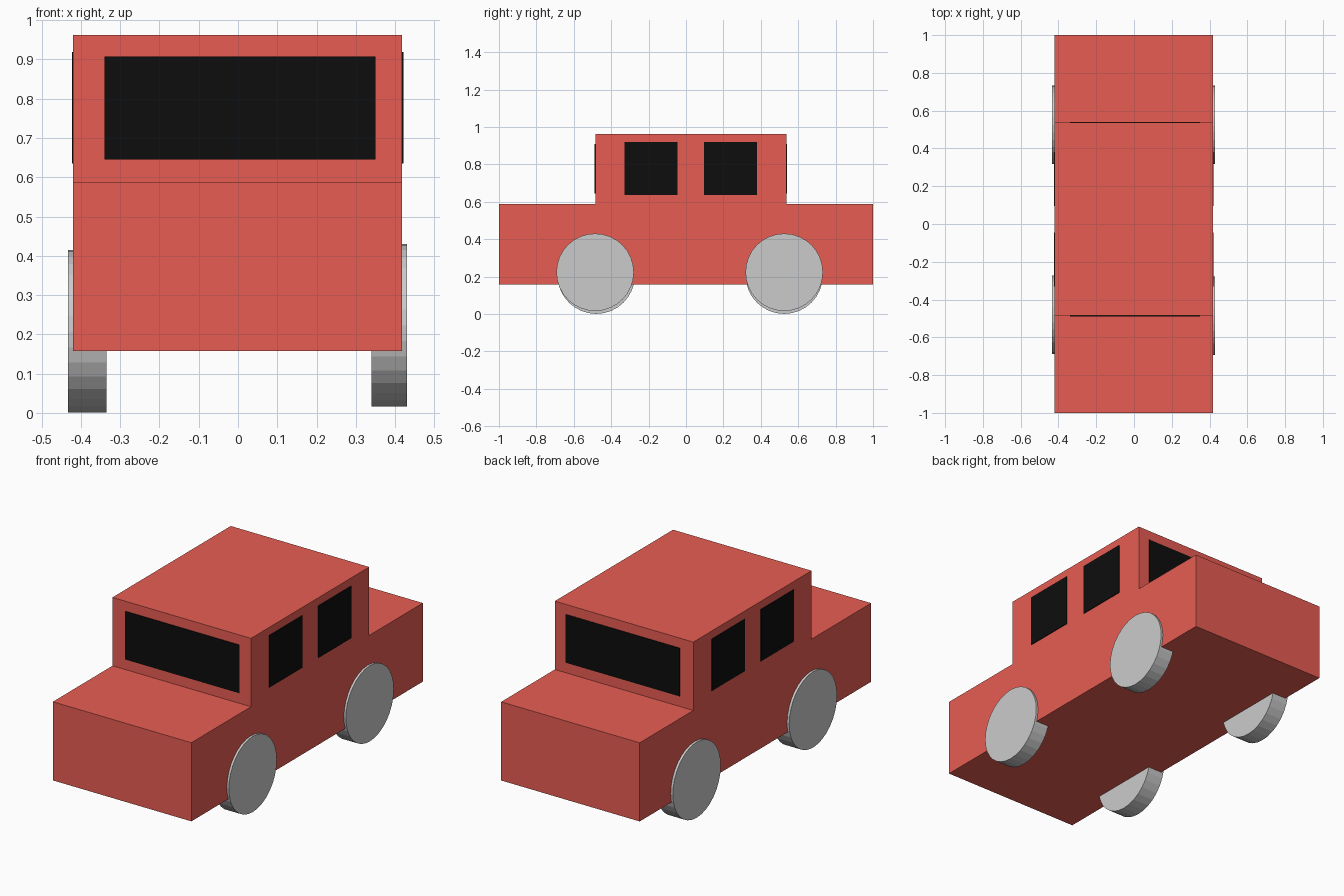
import bpy, bmesh
from math import pi

if "Cube" in bpy.data.objects:
    bpy.data.objects.remove(bpy.data.objects["Cube"])


def material(name, color):
    mat = bpy.data.materials.new(name)
    mat.diffuse_color = (*color, 1)
    mat.use_nodes = True
    mat.node_tree.nodes["Principled BSDF"].inputs["Base Color"].default_value = mat.diffuse_color
    return mat


red = material("red_paint", (0.8, 0.11, 0.085))
black = material("black_glass", (0.004, 0.004, 0.004))


def box(name, x, y, z, mat):
    """Box from (min, max) ranges on each axis."""
    bpy.ops.mesh.primitive_cube_add(size=1, location=[sum(r) / 2 for r in (x, y, z)])
    ob = bpy.context.object
    ob.name = name
    ob.scale = [r[1] - r[0] for r in (x, y, z)]
    ob.data.materials.append(mat)
    return ob


def wheel(name, x, y, z, radius=0.207):
    """Flat-sided wheel with its axle along x, spanning the x range."""
    bpy.ops.mesh.primitive_cylinder_add(
        vertices=32, radius=radius, depth=x[1] - x[0],
        location=(sum(x) / 2, y, z), rotation=(0, pi / 2, 0))
    bpy.context.object.name = name


# Car body: stepped side profile (y, z) extruded across the width
profile = [(-1, 0.158), (1, 0.158), (1, 0.588), (0.537, 0.588),
           (0.537, 0.962), (-0.485, 0.962), (-0.485, 0.588), (-1, 0.588)]
bm = bmesh.new()
face = bm.faces.new([bm.verts.new((-0.42, y, z)) for y, z in profile])
extruded = bmesh.ops.extrude_face_region(bm, geom=[face])
moved = [v for v in extruded["geom"] if isinstance(v, bmesh.types.BMVert)]
bmesh.ops.translate(bm, verts=moved, vec=(0.838, 0, 0))
bmesh.ops.recalc_face_normals(bm, faces=bm.faces)
mesh = bpy.data.meshes.new("car_body")
bm.to_mesh(mesh)
bm.free()
mesh.materials.append(red)
body = bpy.data.objects.new("car_body", mesh)
bpy.context.collection.objects.link(body)

# Windscreen and rear window, standing slightly proud of the cabin
box("windscreen", (-0.34, 0.35), (-0.489, -0.47), (0.645, 0.908), black)
box("rear_window", (-0.34, 0.35), (0.52, 0.541), (0.645, 0.908), black)

# Two side windows on each side
for side, x in (("left", (-0.423, -0.40)), ("right", (0.40, 0.422))):
    for place, y in (("front", (-0.33, -0.045)), ("rear", (0.095, 0.38))):
        box(f"{side}_{place}_window", x, y, (0.635, 0.919), black)

# Wheels; the left pair sits slightly lower
for side, x, z, front_y in (("left", (-0.433, -0.335), 0.2075, -0.480),
                            ("right", (0.34, 0.43), 0.223, -0.486)):
    wheel(f"{side}_front_wheel", x, front_y, z)
    wheel(f"{side}_rear_wheel", x, 0.525, z)
